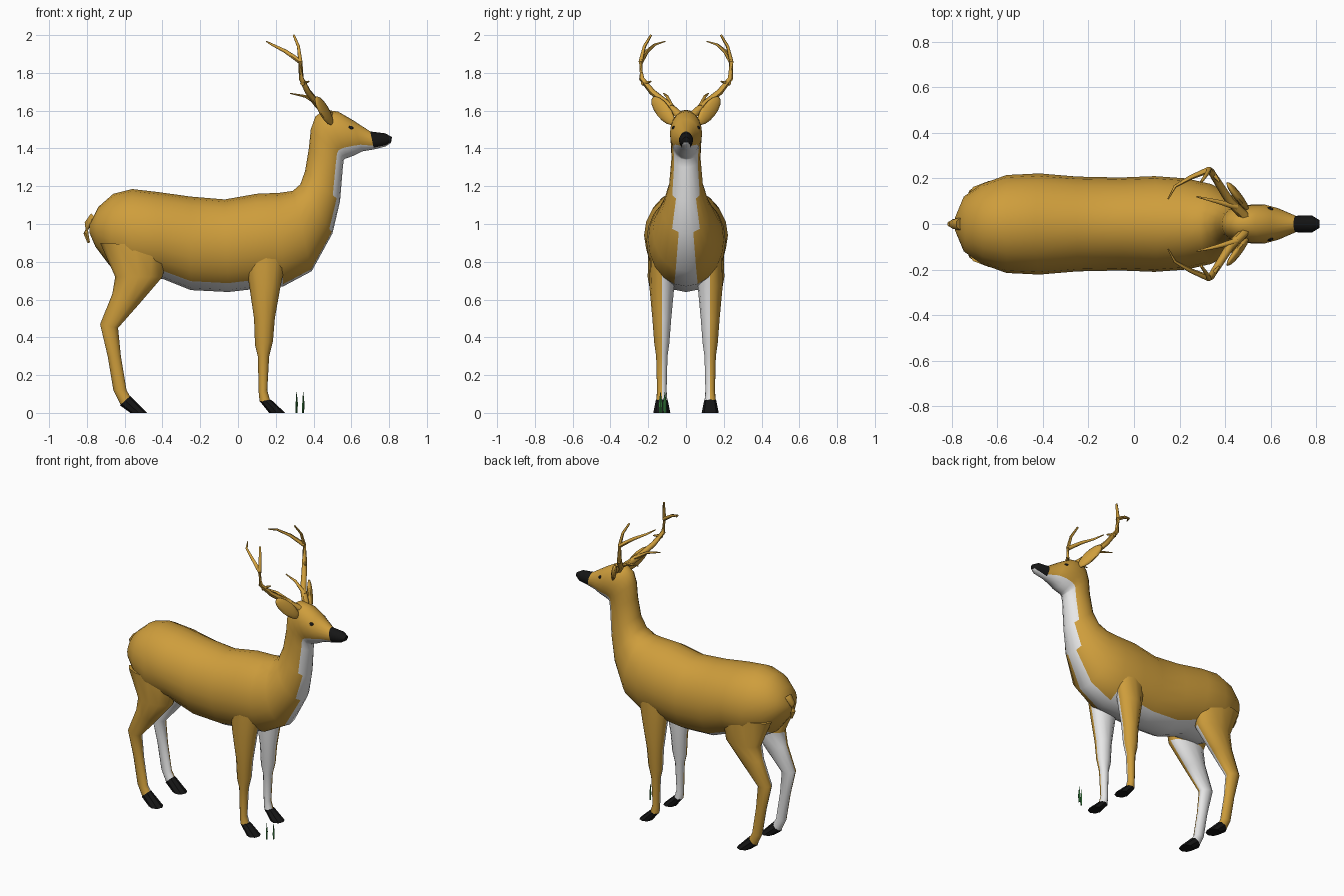
import bpy, bmesh
from math import sin, cos, pi
from mathutils import Vector, Matrix

if "Cube" in bpy.data.objects:
    bpy.data.objects.remove(bpy.data.objects["Cube"], do_unlink=True)


def make_material(name, red, green, blue):
    mat = bpy.data.materials.new(name)
    mat.use_nodes = True
    colour = (red, green, blue, 1)
    mat.diffuse_color = colour
    shader = mat.node_tree.nodes["Principled BSDF"]
    shader.inputs["Base Color"].default_value = colour
    shader.inputs["Roughness"].default_value = .9
    return mat


TAN, WHITE, BLACK, GREEN = range(4)
materials = [
    make_material("tan fur", .62, .34, .045),
    make_material("white fur", .8, .8, .8),
    make_material("black", .008, .008, .008),
    make_material("grass green", .04, .22, .05),
]


def finish(name, bm, smooth=True):
    """Turn a bmesh into a named, shaded object."""
    bmesh.ops.recalc_face_normals(bm, faces=bm.faces)
    mesh = bpy.data.meshes.new(name)
    bm.to_mesh(mesh)
    bm.free()
    for mat in materials:
        mesh.materials.append(mat)
    obj = bpy.data.objects.new(name, mesh)
    bpy.context.collection.objects.link(obj)
    if smooth:
        bpy.ops.object.select_all(action="DESELECT")
        obj.select_set(True)
        bpy.context.view_layer.objects.active = obj
        bpy.ops.object.shade_smooth_by_angle(angle=pi / 3)
    return obj


def skin_rings(bm, rings, rule):
    """Bridge vertex rings with quads, cap the ends, colour by rule."""
    sides = len(rings[0])
    for low, high in zip(rings, rings[1:]):
        for i in range(sides):
            j = (i + 1) % sides
            face = bm.faces.new((low[i], low[j], high[j], high[i]))
            angle = 2 * pi * (i + .5) / sides
            face.material_index = rule(face.calc_center_median(), angle)
    for ring, angle in ((rings[0], 0), (rings[-1], 0)):
        face = bm.faces.new(ring)
        face.material_index = rule(face.calc_center_median(), angle)


def loft(name, stations, rule, sides=12, y=0, smooth=True):
    """Elliptical sections: two opposite points in xz, and a half width."""
    bm = bmesh.new()
    rings = []
    for px, pz, qx, qz, width in stations:
        ring = []
        for i in range(sides):
            a = 2 * pi * i / sides
            ring.append(bm.verts.new((
                (px + qx) / 2 + (px - qx) / 2 * cos(a),
                y + width * sin(a),
                (pz + qz) / 2 + (pz - qz) / 2 * cos(a))))
        rings.append(ring)
    skin_rings(bm, rings, rule)
    return finish(name, bm, smooth)


def tube(name, path, start, end, side, sides=6):
    """Tapering tube along a path of points."""
    points = [Vector((x, y * side, z)) for x, y, z in path]
    bm = bmesh.new()
    rings = []
    for k, point in enumerate(points):
        ahead = points[min(k + 1, len(points) - 1)]
        turn = (ahead - points[max(k - 1, 0)]).to_track_quat("Z", "Y")
        radius = start + (end - start) * k / (len(points) - 1)
        rings.append([bm.verts.new(point + turn @ Vector((
            radius * cos(2 * pi * i / sides),
            radius * sin(2 * pi * i / sides), 0))) for i in range(sides)])
    skin_rings(bm, rings, lambda c, a: TAN)
    return finish(name, bm)


def blob(name, centre, scale, colour, turn=None):
    """Stretched sphere, optionally rotated."""
    bm = bmesh.new()
    rotation = turn if turn else Matrix()
    matrix = Matrix.Translation(centre) @ rotation @ Matrix.Diagonal((*scale, 1))
    bmesh.ops.create_uvsphere(bm, u_segments=10, v_segments=8, radius=1, matrix=matrix)
    for face in bm.faces:
        face.material_index = colour
    return finish(name, bm)


# Torso, neck and head: back point, belly point, half width
def body_colour(c, angle):
    up = cos(angle)
    if c.x > .71:
        return BLACK if up > -.75 else WHITE
    if c.x > .3:
        return WHITE if up < -.55 and abs(c.y) < .065 else TAN
    return WHITE if up < 0 and abs(c.y) < .1 and c.x > -.7 else TAN


loft("body_neck_and_head", [
    (-.785, 1.0, -.785, .95, .03),
    (-.74, 1.09, -.755, .88, .12),
    (-.66, 1.16, -.68, .78, .175),
    (-.56, 1.185, -.56, .71, .215),
    (-.43, 1.17, -.4, .71, .222),
    (-.25, 1.145, -.25, .65, .208),
    (-.07, 1.13, -.05, .64, .204),
    (.1, 1.16, .08, .655, .21),
    (.22, 1.165, .24, .67, .2),
    (.29, 1.175, .39, .75, .175),
    (.33, 1.21, .5, .95, .125),
    (.355, 1.28, .54, 1.12, .09),
    (.375, 1.4, .555, 1.3, .077),
    (.385, 1.5, .56, 1.34, .08),
    (.41, 1.57, .565, 1.345, .083),
    (.46, 1.605, .58, 1.35, .085),
    (.53, 1.595, .62, 1.365, .085),
    (.6, 1.555, .66, 1.385, .07),
    (.7, 1.49, .72, 1.395, .036),
    (.78, 1.48, .78, 1.41, .038),
    (.815, 1.46, .81, 1.43, .018),
], body_colour, sides=20)

# Tail
tube("tail", [(-.76, 0, 1.04), (-.795, 0, 1.0), (-.805, 0, .95), (-.79, 0, .9)],
     .028, .008, 1)

for side, label in ((1, "left"), (-1, "right")):
    # Legs, white on the inner half
    def leg_colour(c, angle):
        return WHITE if sin(angle) * side < .1 and c.z < .8 else TAN

    def hoof_colour(c, angle):
        return BLACK

    y = .128 * side
    loft("front_leg_" + label, [
        (.27, .88, .03, .88, .06),
        (.225, .67, .06, .67, .066),
        (.195, .5, .085, .5, .05),
        (.185, .38, .09, .36, .04),
        (.165, .3, .105, .3, .03),
        (.155, .12, .11, .1, .025),
        (.17, .065, .115, .06, .03),
    ], leg_colour, y=y)
    loft("hind_leg_" + label, [
        (-.36, .88, -.73, .9, .07),
        (-.4, .72, -.65, .72, .075),
        (-.52, .58, -.665, .63, .055),
        (-.635, .45, -.73, .47, .036),
        (-.62, .3, -.69, .3, .028),
        (-.59, .12, -.66, .12, .025),
        (-.57, .085, -.62, .04, .03),
    ], leg_colour, y=y)
    # Hooves
    loft("front_hoof_" + label, [(.175, .07, .115, .062, .032), (.25, 0, .165, 0, .045)],
         hoof_colour, sides=8, y=y, smooth=False)
    loft("hind_hoof_" + label, [(-.57, .09, -.625, .04, .032), (-.48, 0, -.57, 0, .045)],
         hoof_colour, sides=8, y=y, smooth=False)

    # Antlers
    tube("antler_beam_" + label, [
        (.49, .03, 1.57), (.42, .1, 1.635), (.37, .18, 1.7), (.335, .235, 1.77),
        (.33, .24, 1.86), (.32, .22, 1.94), (.295, .185, 2.0)], .022, .006, side)
    tube("antler_rear_tine_" + label, [
        (.33, .238, 1.86), (.25, .205, 1.915), (.18, .165, 1.95), (.15, .11, 1.967)],
        .014, .003, side)
    tube("antler_brow_tine_" + label, [
        (.45, .075, 1.62), (.36, .1, 1.675), (.275, .12, 1.692)], .014, .003, side)
    tube("antler_stub_" + label, [(.34, .23, 1.745), (.375, .185, 1.755)], .014, .004, side)

    # Ears: flat leaves leaning out and back
    axis = Vector((-.09, .11 * side, .14)).normalized()
    across = Vector((.8, .35 * side, 0)).cross(axis).normalized()
    normal = axis.cross(across)
    turn = Matrix((across, normal, axis)).transposed().to_4x4()
    blob("ear_" + label, Vector((.455, .122 * side, 1.6)), (.042, .017, .1), TAN, turn)

    # Eyes
    blob("eye_" + label, Vector((.595, .063 * side, 1.508)), (.017, .012, .012), BLACK)

# Grass blades
for k, (x, y) in enumerate(((.31, -.135), (.345, -.112))):
    loft("grass_blade_" + str(k + 1), [
        (x + .005, 0, x - .005, 0, .008),
        (x + .007, .05, x - .005, .05, .01),
        (x + .001, .11, x - .001, .11, .001),
    ], lambda c, a: GREEN, sides=4, y=y, smooth=False)
